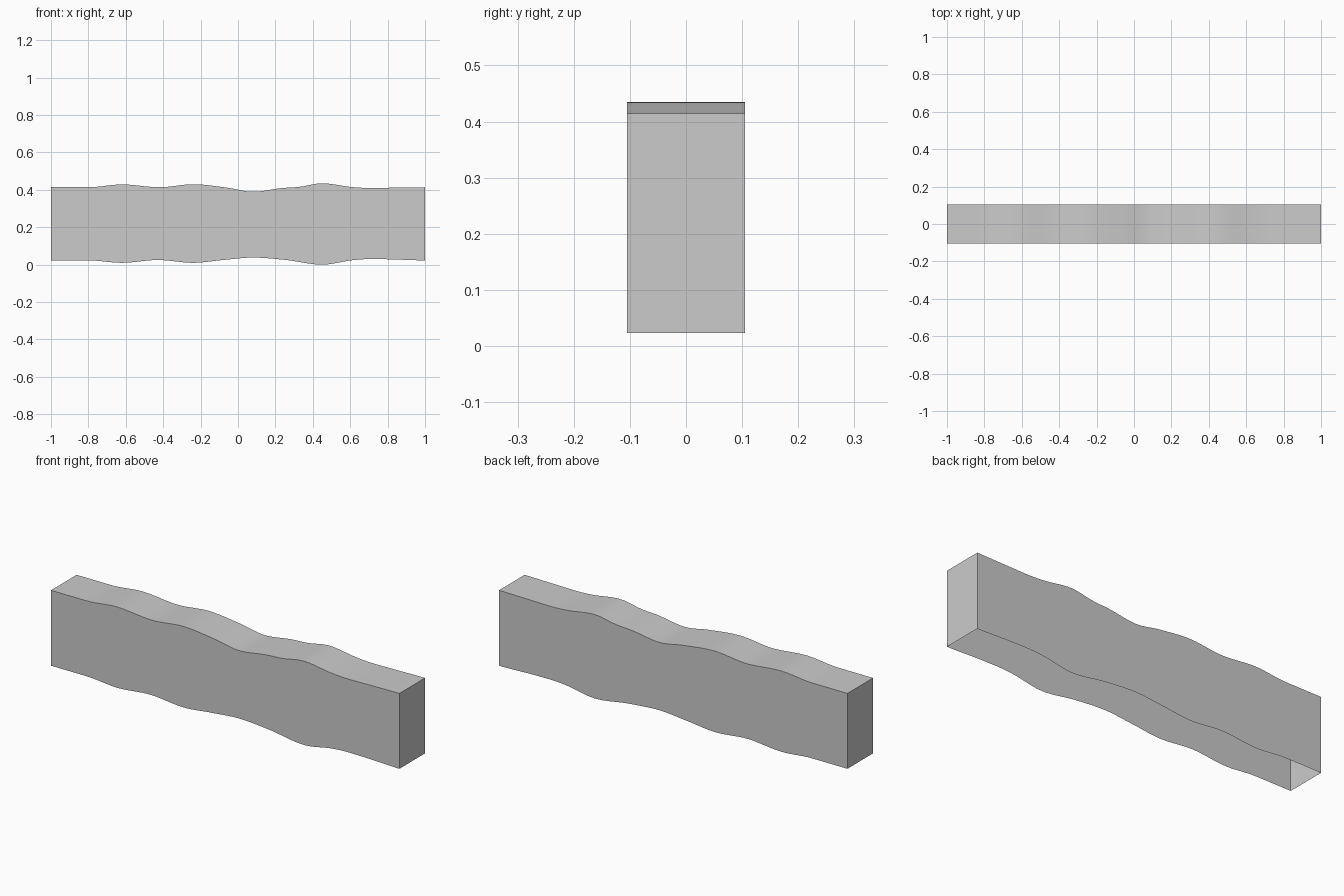
import bpy, bmesh

if "Cube" in bpy.data.objects:
    bpy.data.objects.remove(bpy.data.objects["Cube"])

HALF_DEPTH = 0.105

# Control points (x, z) of the wavy upper and lower edges
TOP = [(-1, .414), (-.8, .414), (-.62, .429), (-.42, .414), (-.24, .43),
       (-.06, .412), (.08, .39), (.24, .41), (.32, .415), (.45, .435),
       (.62, .414), (.7, .410), (.85, .412), (1, .414)]
BOTTOM = [(-1, .023), (-.8, .023), (-.62, .010), (-.43, .025), (-.24, .010),
          (-.08, .025), (.08, .038), (.25, .026), (.45, 0), (.62, .025),
          (.7, .030), (.8, .029), (1, .023)]


def edge_height(points, x):
    """Smooth curve through the points with level peaks and dips."""
    def slope(i):
        if i in (0, len(points) - 1):
            return 0.0
        (x0, z0), (x1, z1), (x2, z2) = points[i - 1:i + 2]
        a, b = (z1 - z0) / (x1 - x0), (z2 - z1) / (x2 - x1)
        return 2 * a * b / (a + b) if a * b > 0 else 0.0

    i = max(k for k in range(len(points) - 1) if points[k][0] <= x + 1e-9)
    (x0, z0), (x1, z1) = points[i], points[i + 1]
    w = x1 - x0
    t = (x - x0) / w
    return (z0 * (2*t**3 - 3*t**2 + 1) + z1 * (3*t**2 - 2*t**3)
            + w * (slope(i) * (t**3 - 2*t**2 + t) + slope(i + 1) * (t**3 - t**2)))


# Hollow wavy beam: two side walls, top and ends, open underneath
bm = bmesh.new()
rings = []
STEPS = 80
for k in range(STEPS + 1):
    x = -1 + 2 * k / STEPS
    top, low = edge_height(TOP, x), edge_height(BOTTOM, x)
    rings.append([bm.verts.new((x, y, z)) for y, z in (
        (-HALF_DEPTH, low), (-HALF_DEPTH, top), (HALF_DEPTH, top), (HALF_DEPTH, low))])
for a, b in zip(rings, rings[1:]):
    for j in range(3):
        bm.faces.new((a[j], b[j], b[j + 1], a[j + 1]))
bm.faces.new(rings[0])
bm.faces.new(rings[-1][::-1])
bmesh.ops.recalc_face_normals(bm, faces=bm.faces)
# Make sure the top points upwards
top_face = max(bm.faces, key=lambda f: f.calc_center_median().z)
if top_face.normal.z < 0:
    bmesh.ops.reverse_faces(bm, faces=bm.faces)

mesh = bpy.data.meshes.new("wavy_beam")
bm.to_mesh(mesh)
bm.free()
beam = bpy.data.objects.new("wavy_beam", mesh)
bpy.context.collection.objects.link(beam)
bpy.context.view_layer.objects.active = beam
beam.select_set(True)
bpy.ops.object.shade_smooth_by_angle()
